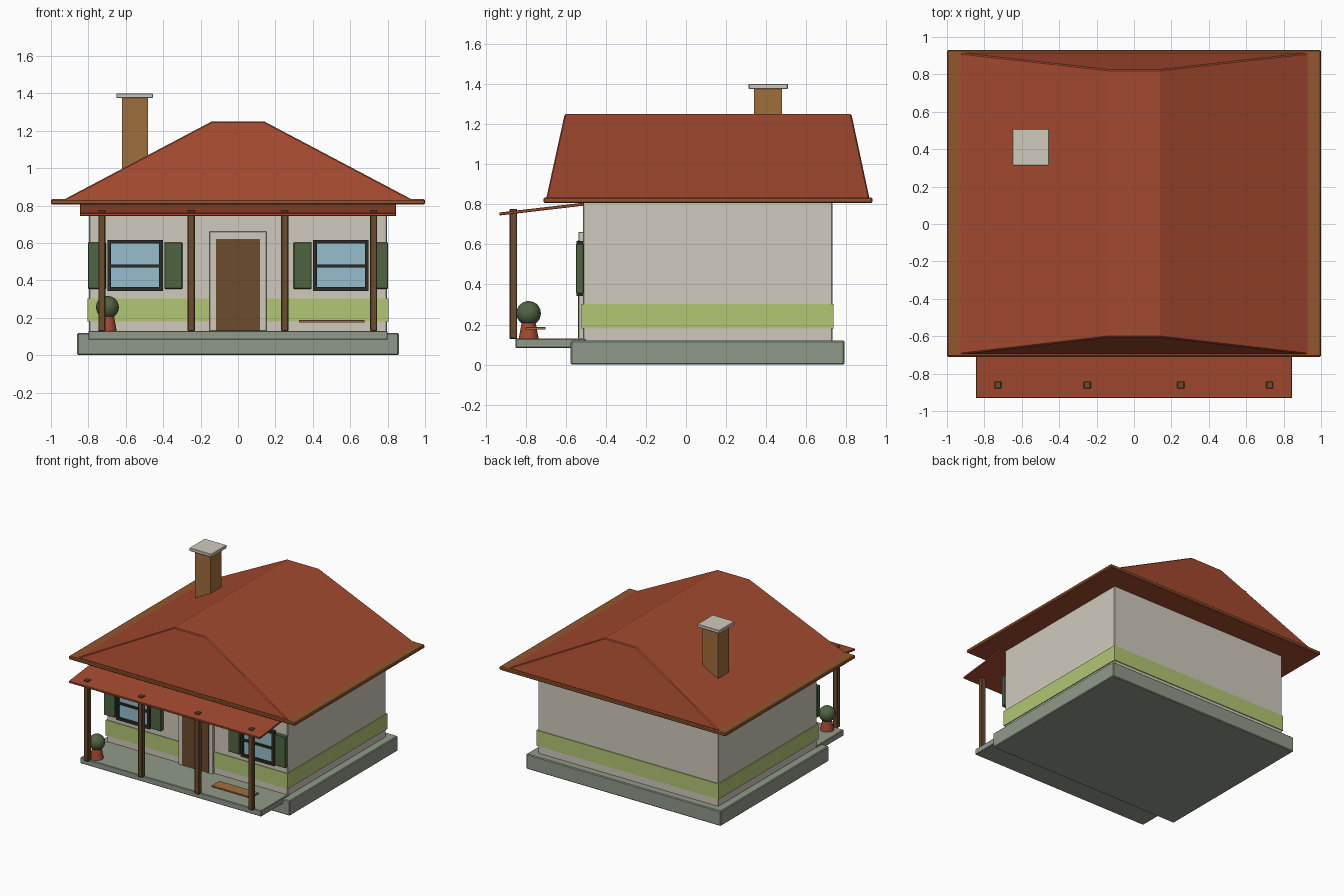
import bpy
from mathutils import Vector

cube = bpy.data.objects.get("Cube")
if cube:
    bpy.data.objects.remove(cube, do_unlink=True)


def material(name, rgb):
    """Flat material from an 8-bit display colour, stored as linear."""
    lin = [((c / 255 + 0.055) / 1.055) ** 2.4 for c in rgb] + [1.0]
    m = bpy.data.materials.new(name)
    m.use_nodes = True
    m.diffuse_color = lin
    m.node_tree.nodes["Principled BSDF"].inputs["Base Color"].default_value = lin
    return m


TILE = material("roof_red", (164, 74, 47))
PLASTER = material("plaster", (208, 202, 188))
BAND = material("band_green", (178, 198, 116))
STONE = material("stone_grey", (144, 153, 138))
GLASS = material("glass_blue", (150, 190, 207))
BRICK = material("warm_brown", (160, 110, 60))
WOOD = material("dark_wood", (108, 76, 45))
LEAF = material("leaf_green", (80, 100, 66))
FRAME = material("frame_dark", (42, 44, 34))
TRIM = material("trim_brown", (146, 86, 44))


def mesh_object(name, verts, faces, mat, bevel=0.0):
    me = bpy.data.meshes.new(name)
    me.from_pydata(verts, [], faces)
    me.materials.append(mat)
    ob = bpy.data.objects.new(name, me)
    bpy.context.scene.collection.objects.link(ob)
    if bevel:
        mod = ob.modifiers.new("edge_bevel", "BEVEL")
        mod.width = bevel
        mod.segments = 1
    return ob


def frustum(name, low, high, z0, z1, mat, bevel=0.0):
    """Box whose bottom and top rectangles (x0, x1, y0, y1) may differ."""
    verts = []
    for (x0, x1, y0, y1), z in ((low, z0), (high, z1)):
        verts += [(x0, y0, z), (x1, y0, z), (x1, y1, z), (x0, y1, z)]
    faces = [(3, 2, 1, 0), (4, 5, 6, 7)]
    faces += [(i, (i + 1) % 4, (i + 1) % 4 + 4, i + 4) for i in range(4)]
    return mesh_object(name, verts, faces, mat, bevel)


def box(name, x, y, z, mat, bevel=0.0):
    rect = (*x, *y)
    return frustum(name, rect, rect, z[0], z[1], mat, bevel)


# Foundation, porch floor and walls
box("foundation", (-0.86, 0.86), (-0.575, 0.79), (0, 0.12), STONE, 0.006)
box("porch_floor", (-0.8, 0.8), (-0.85, -0.5), (0.083, 0.13), STONE, 0.004)
box("walls", (-0.797, 0.797), (-0.515, 0.73), (0.11, 0.82), PLASTER, 0.005)
box("wall_band", (-0.804, 0.804), (-0.522, 0.737), (0.18, 0.303), BAND)

# Main roof: eave board with a red soffit, then the hipped body
eave = box("eave_board", (-1, 1), (-0.71, 0.93), (0.806, 0.834), TRIM, 0.006)
eave.data.materials.append(TILE)
for face in eave.data.polygons:
    if face.normal.z < -0.5:
        face.material_index = 1
frustum("main_roof", (-0.935, 0.935, -0.697, 0.915), (-0.14, 0.14, -0.605, 0.825),
        0.83, 1.25, TILE, 0.006)

# Porch roof: a thin sloping sheet
slope = [(-0.93, 0.744), (-0.51, 0.793), (-0.51, 0.808), (-0.93, 0.759)]
mesh_object("porch_roof", [(x, y, z) for x in (-0.845, 0.845) for y, z in slope],
            [(0, 3, 2, 1), (4, 5, 6, 7)] +
            [(i, (i + 1) % 4, (i + 1) % 4 + 4, i + 4) for i in range(4)], TILE, 0.002)

# Porch posts
for number, x in enumerate((-0.728, -0.25, 0.25, 0.725), 1):
    box(f"porch_post_{number}", (x - 0.019, x + 0.019), (-0.88, -0.842),
        (0.128, 0.777), WOOD, 0.004)

# Chimney
box("chimney", (-0.62, -0.48), (0.34, 0.48), (0.9, 1.38), BRICK)
box("chimney_cap", (-0.65, -0.455), (0.313, 0.508), (1.375, 1.4), PLASTER, 0.003)

# Door
box("door_frame", (-0.153, 0.153), (-0.537, -0.5), (0.128, 0.662), PLASTER, 0.003)
box("door", (-0.118, 0.118), (-0.5385, -0.53), (0.133, 0.622), WOOD)

# Windows with shutters, one on each side of the door
for side, cx in (("right", -0.55), ("left", 0.55)):
    front, back = -0.545, -0.51
    box(f"window_glass_{side}", (cx - 0.14, cx + 0.14), (-0.53, back),
        (0.352, 0.608), GLASS)
    for name, dx0, dx1, z0, z1 in (("sill", -0.148, 0.148, 0.343, 0.364),
                                   ("head", -0.148, 0.148, 0.596, 0.617),
                                   ("bar", -0.14, 0.14, 0.47, 0.485),
                                   ("jamb_a", -0.148, -0.128, 0.343, 0.617),
                                   ("jamb_b", 0.128, 0.148, 0.343, 0.617)):
        box(f"window_{name}_{side}", (cx + dx0, cx + dx1), (front, back), (z0, z1), FRAME)
    for part, sx in (("a", -0.204), ("b", 0.204)):
        box(f"shutter_{part}_{side}", (cx + sx - 0.048, cx + sx + 0.048),
            (-0.548, back), (0.355, 0.603), LEAF, 0.003)

# Potted bush on the porch
spot = Vector((-0.698, -0.785, 0))
bpy.ops.mesh.primitive_cone_add(vertices=24, radius1=0.05, radius2=0.034, depth=0.085,
                                location=spot + Vector((0, 0, 0.171)))
pot = bpy.context.object
pot.name = "plant_pot"
pot.data.materials.append(TILE)
bpy.ops.object.shade_smooth_by_angle()
bpy.ops.mesh.primitive_uv_sphere_add(segments=24, ring_count=14, radius=0.061,
                                     location=spot + Vector((0, 0, 0.256)))
bush = bpy.context.object
bush.name = "bush"
bush.data.materials.append(LEAF)
bpy.ops.object.shade_smooth_by_angle()

# Bench plank
box("bench_plank", (0.325, 0.675), (-0.8, -0.7), (0.174, 0.187), BRICK, 0.002)
